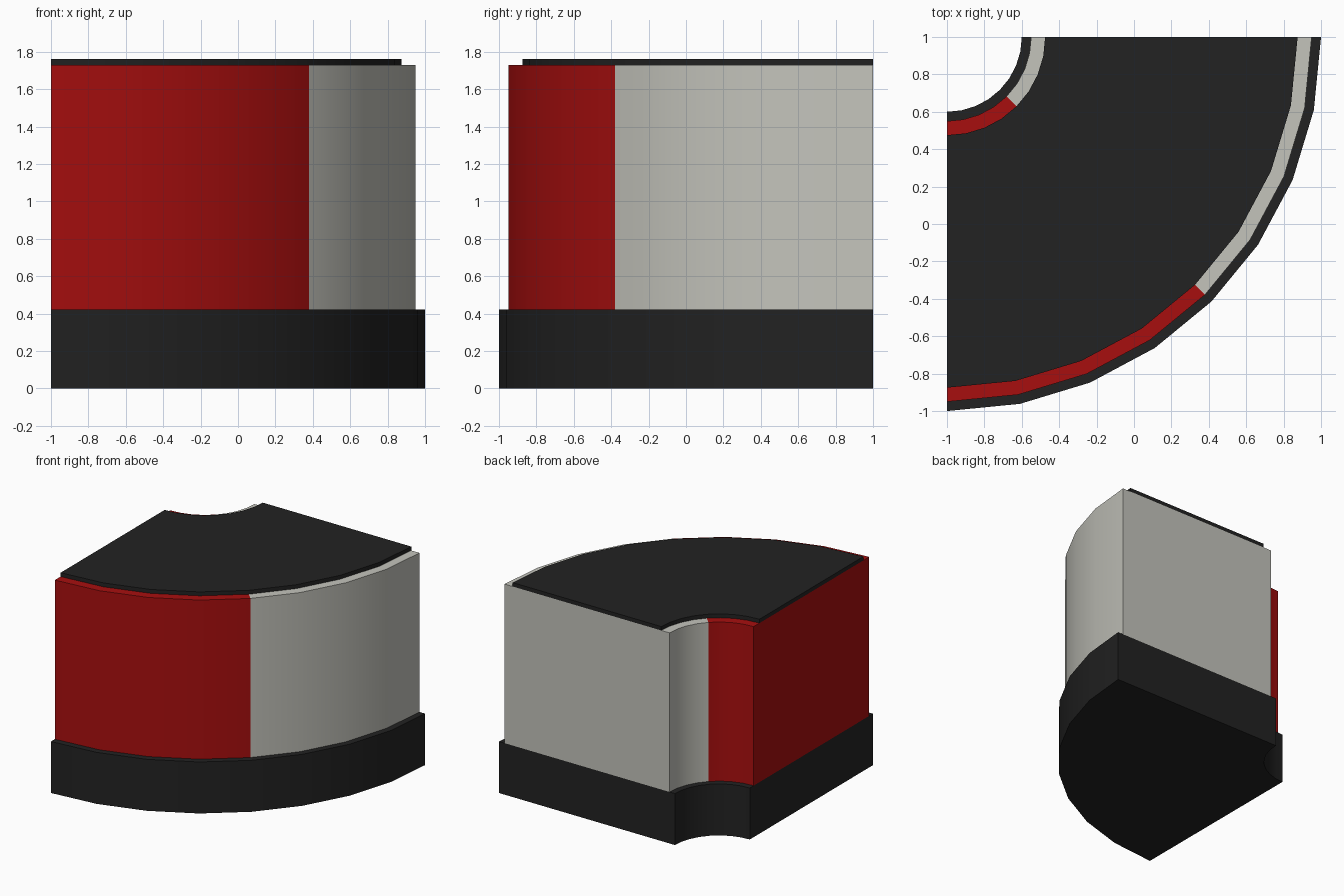
import bpy, bmesh, math

if "Cube" in bpy.data.objects:
    bpy.data.objects.remove(bpy.data.objects["Cube"])

SEGMENTS = 8             # facets per quarter turn
CX, CY = -1.0, 1.0       # centre of the curved corner


def material(name, rgb):
    m = bpy.data.materials.new(name)
    m.diffuse_color = (*rgb, 1.0)
    m.use_nodes = True
    m.node_tree.nodes["Principled BSDF"].inputs["Base Color"].default_value = m.diffuse_color
    return m


black = material("black", (0.016, 0.016, 0.016))
red = material("red", (0.39, 0.0045, 0.0045))
white = material("off white", (0.55, 0.55, 0.50))


def quarter_ring(name, r_in, r_out, z0, z1, mats):
    """Closed quarter ring, sweeping from the front (-y) round to the right (+x)."""
    bm = bmesh.new()
    rings = []
    for i in range(SEGMENTS + 1):
        a = -math.pi / 2 + i * math.pi / 2 / SEGMENTS
        c, s = math.cos(a), math.sin(a)
        rings.append([bm.verts.new((CX + r * c, CY + r * s, z))
                      for r, z in ((r_in, z0), (r_out, z0), (r_out, z1), (r_in, z1))])
    for p, q in zip(rings, rings[1:]):
        for k in range(4):
            n = (k + 1) % 4
            bm.faces.new((p[k], p[n], q[n], q[k]))
    bm.faces.new(rings[0])
    bm.faces.new(rings[-1])
    bmesh.ops.recalc_face_normals(bm, faces=bm.faces[:])
    # second colour on the half nearer the right side
    if len(mats) > 1:
        for f in bm.faces:
            p = f.calc_center_median()
            f.material_index = int(p.x - CX > CY - p.y)
    me = bpy.data.meshes.new(name)
    bm.to_mesh(me)
    bm.free()
    for m in mats:
        me.materials.append(m)
    ob = bpy.data.objects.new(name, me)
    bpy.context.collection.objects.link(ob)
    bpy.ops.object.select_all(action='DESELECT')
    ob.select_set(True)
    bpy.context.view_layer.objects.active = ob
    bpy.ops.object.shade_smooth_by_angle(angle=math.radians(30))
    return ob


# dark plinth, two-colour wall block, thin inset top plate
quarter_ring("base_plinth", 0.40, 2.00, 0.0, 0.423, [black])
quarter_ring("curved_wall", 0.45, 1.95, 0.423, 1.73, [red, white])
quarter_ring("top_plate", 0.525, 1.875, 1.73, 1.762, [black])
